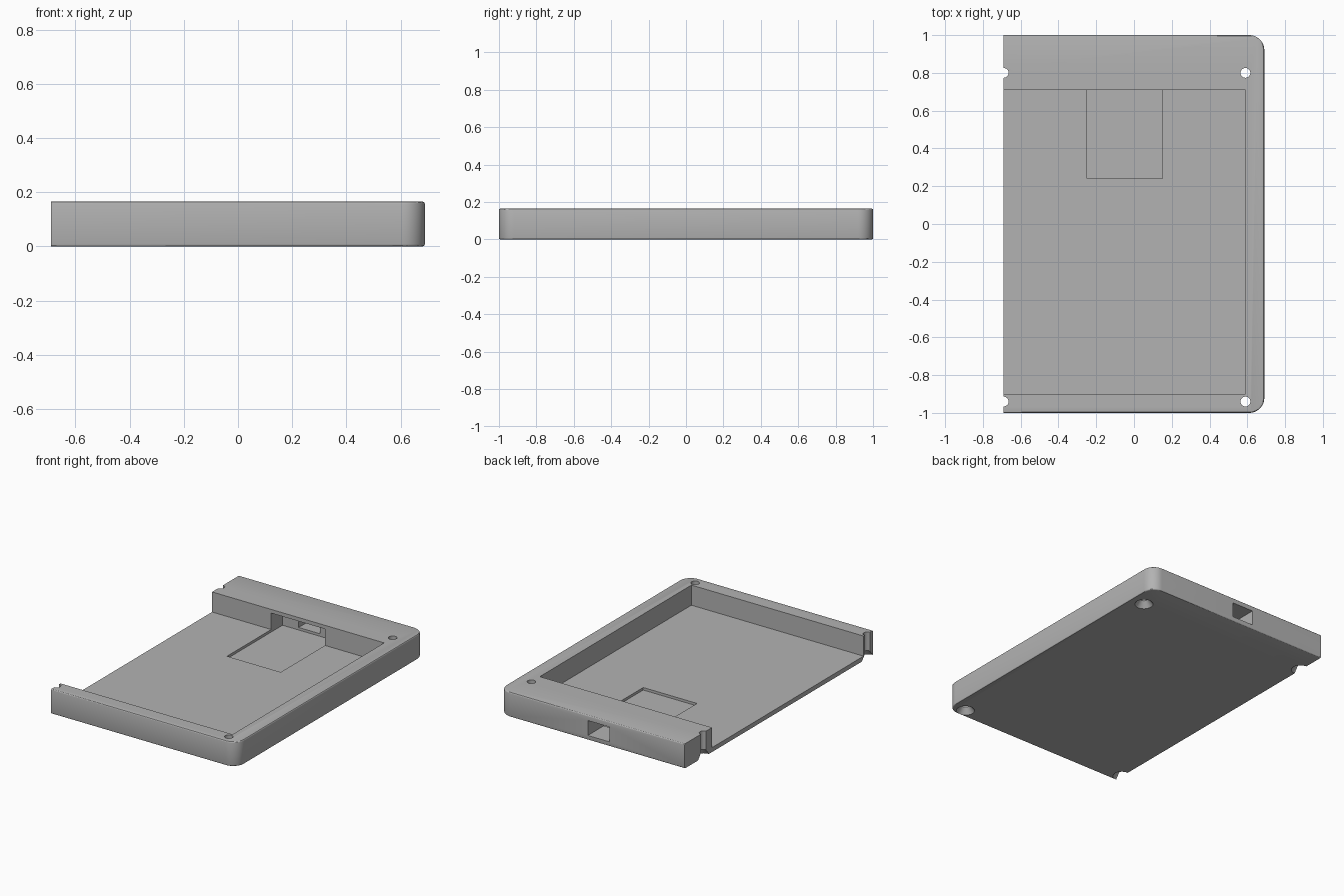
import bpy, bmesh
from math import sin, cos, pi

if "Cube" in bpy.data.objects:
    bpy.data.objects.remove(bpy.data.objects["Cube"], do_unlink=True)

HEIGHT, EDGE = 0.165, 0.69
FLOOR, RECESS = 0.03, 0.013

grey = bpy.data.materials.new("plain grey")
grey.use_nodes = True
colour = (0.45, 0.45, 0.45, 1)
grey.diffuse_color = colour
grey.node_tree.nodes["Principled BSDF"].inputs["Base Color"].default_value = colour


def add_object(name, bm):
    bmesh.ops.recalc_face_normals(bm, faces=bm.faces)
    mesh = bpy.data.meshes.new(name)
    bm.to_mesh(mesh)
    bm.free()
    mesh.materials.append(grey)
    obj = bpy.data.objects.new(name, mesh)
    bpy.context.collection.objects.link(obj)
    return obj


def box(name, x, y, z):
    bm = bmesh.new()
    bmesh.ops.create_cube(bm, size=1)
    for v in bm.verts:
        for i, (lo, hi) in enumerate((x, y, z)):
            v.co[i] = lo if v.co[i] < 0 else hi
    return add_object(name, bm)


def screw_hole(name, x, y):
    # revolved profile: straight bore with a countersink underneath
    profile = [(0.065, -0.01), (0.026, 0.04), (0.026, HEIGHT + 0.05)]
    bm = bmesh.new()
    rings = []
    for r, z in profile:
        rings.append([bm.verts.new((x + r * cos(a * pi / 16), y + r * sin(a * pi / 16), z))
                      for a in range(32)])
    for low, high in zip(rings, rings[1:]):
        for i in range(32):
            j = (i + 1) % 32
            bm.faces.new((low[i], low[j], high[j], high[i]))
    bm.faces.new(rings[0])
    bm.faces.new(rings[-1])
    return add_object(name, bm)


# Case body: slab with two rounded corners, extruded upwards
R = 0.08
outline = [(-1, -1)]
for cy, start in ((-1 + R, -pi / 2), (1 - R, 0)):
    for i in range(11):
        a = start + i * pi / 20
        outline.append((EDGE - R + R * cos(a), cy + R * sin(a)))
outline.append((-1, 1))
bm = bmesh.new()
base = bm.faces.new([bm.verts.new((x, y, 0)) for x, y in outline])
top = bmesh.ops.extrude_face_region(bm, geom=[base])
bmesh.ops.translate(bm, vec=(0, 0, HEIGHT),
                    verts=[g for g in top["geom"] if isinstance(g, bmesh.types.BMVert)])
body = add_object("case_half", bm)

# Soft rim on the outer edges
bevel = body.modifiers.new("rim", "BEVEL")
bevel.width = 0.008
bevel.segments = 3
bevel.limit_method = "ANGLE"
bevel.angle_limit = pi / 3

# Split plane, tray, connector recess, port and screw holes
cutters = [
    box("split_cutter", (-2, -EDGE), (-2, 2), (-1, 1)),
    box("tray_cutter", (-1.5, 0.59), (-0.9, 0.71), (FLOOR, 1)),
    box("recess_cutter", (-0.25, 0.15), (0.24, 0.83), (RECESS, 0.14)),
    box("port_cutter", (-0.13, 0.03), (0.8, 1.2), (FLOOR, 0.13)),
]
for x in (-EDGE, 0.59):
    for y in (-0.94, 0.8):
        cutters.append(screw_hole("screw_hole_cutter", x, y))

for cutter in cutters:
    mod = body.modifiers.new(cutter.name, "BOOLEAN")
    mod.operation = "DIFFERENCE"
    mod.solver = "EXACT"
    mod.object = cutter

bpy.ops.object.select_all(action="DESELECT")
bpy.context.view_layer.objects.active = body
body.select_set(True)
for name in [m.name for m in body.modifiers]:
    bpy.ops.object.modifier_apply(modifier=name)
for cutter in cutters:
    bpy.data.objects.remove(cutter, do_unlink=True)

bpy.ops.object.shade_smooth_by_angle(angle=pi / 6)
